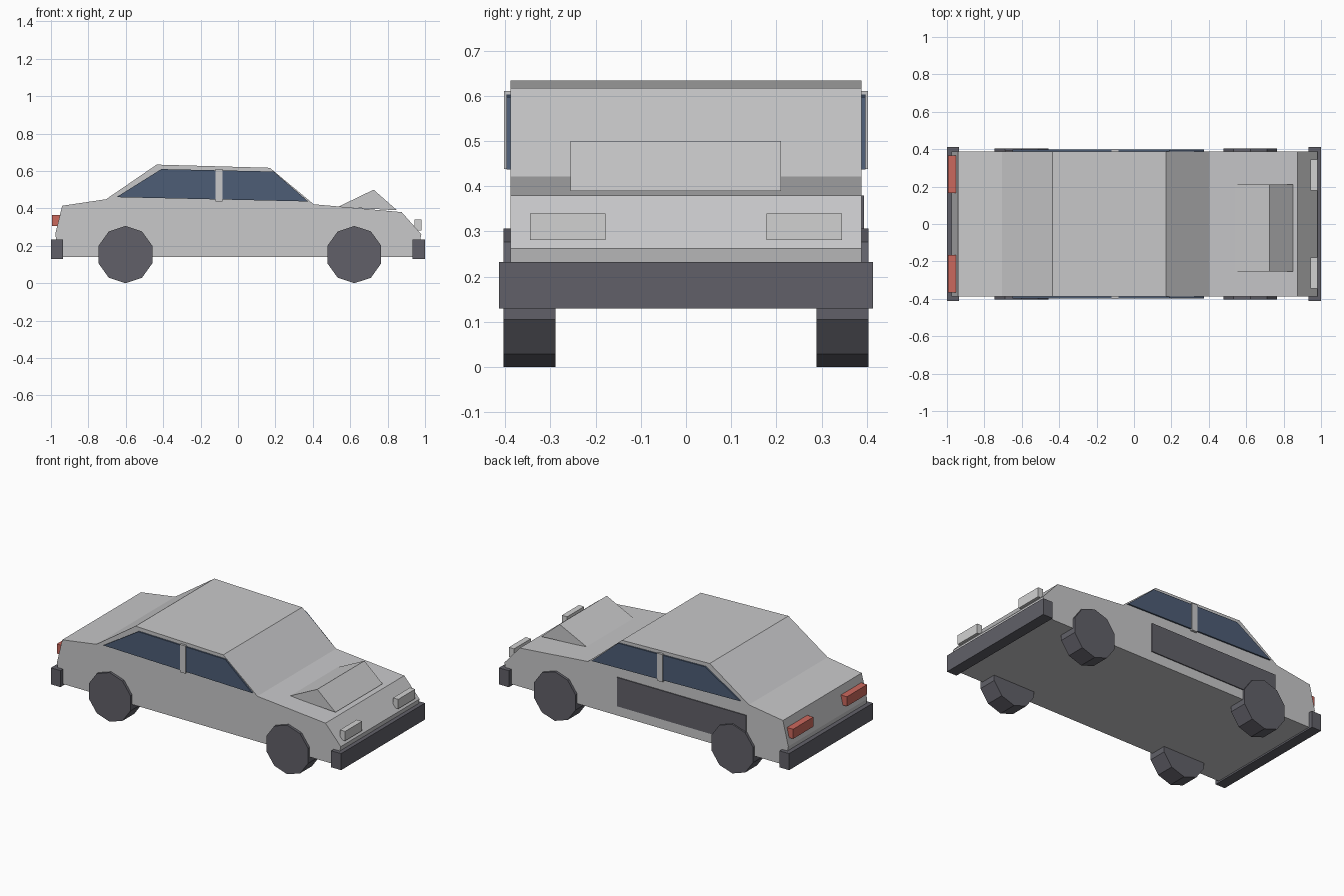
import bpy
import bmesh
from math import pi, sin, cos

cube = bpy.data.objects.get("Cube")
if cube:
    bpy.data.objects.remove(cube, do_unlink=True)


def material(name, color):
    m = bpy.data.materials.new(name)
    m.use_nodes = True
    m.diffuse_color = (*color, 1)
    m.node_tree.nodes["Principled BSDF"].inputs["Base Color"].default_value = (*color, 1)
    return m


silver = material("silver paint", (0.58, 0.58, 0.59))
dark = material("dark rubber", (0.12, 0.118, 0.14))
glass = material("blue glass", (0.075, 0.11, 0.18))
red = material("red lens", (0.6, 0.14, 0.11))
lens = material("clear lens", (0.64, 0.64, 0.64))


def extrude(name, profile, y0, y1, mat):
    """Extrude an (x, z) side profile from y0 to y1."""
    bm = bmesh.new()
    face = bm.faces.new([bm.verts.new((x, y0, z)) for x, z in profile])
    geom = bmesh.ops.extrude_face_region(bm, geom=[face])["geom"]
    moved = [v for v in geom if isinstance(v, bmesh.types.BMVert)]
    bmesh.ops.translate(bm, verts=moved, vec=(0, y1 - y0, 0))
    bmesh.ops.recalc_face_normals(bm, faces=bm.faces)
    mesh = bpy.data.meshes.new(name)
    bm.to_mesh(mesh)
    bm.free()
    mesh.materials.append(mat)
    obj = bpy.data.objects.new(name, mesh)
    bpy.context.collection.objects.link(obj)
    return obj


def box(name, x0, x1, y0, y1, z0, z1, mat):
    return extrude(name, [(x0, z0), (x1, z0), (x1, z1), (x0, z1)], y0, y1, mat)


# Body shell with cabin
W = 0.388
extrude("body", [(-0.955, 0.14), (0.955, 0.14), (0.98, 0.262), (0.875, 0.38),
                 (0.405, 0.422), (0.17, 0.617), (-0.435, 0.634), (-0.705, 0.449),
                 (-0.94, 0.414), (-0.977, 0.262)], -W, W, silver)

# Hood scoop, slightly off centre
extrude("hood_scoop", [(0.535, 0.408), (0.85, 0.39), (0.725, 0.5)], -0.255, 0.21, silver)

# Bumpers
box("front_bumper", 0.932, 1.0, -0.413, 0.413, 0.13, 0.233, dark)
box("rear_bumper", -1.0, -0.935, -0.413, 0.413, 0.13, 0.233, dark)

# Paired parts on both sides
for side, s in (("left", 1), ("right", -1)):
    extrude(side + "_window", [(-0.65, 0.46), (0.375, 0.437), (0.19, 0.597), (-0.41, 0.61)],
            s * W, s * 0.397, glass)
    box(side + "_door_post", -0.12, -0.082, s * W, s * 0.402, 0.438, 0.61, silver)
    box(side + "_headlight", 0.944, 0.98, s * 0.178, s * 0.345, 0.281, 0.34, lens)
    box(side + "_taillight", -0.994, -0.95, s * 0.165, s * 0.365, 0.305, 0.365, red)
    for end, x in (("front", 0.622), ("rear", -0.602)):
        ring = [(x + 0.151 * sin(i * pi / 5), 0.153 + 0.153 * cos(i * pi / 5)) for i in range(10)]
        extrude(f"{end}_{side}_wheel", ring, s * 0.288, s * 0.404, dark)

# Dark panel on one door
box("door_panel", -0.69, 0.2, W, 0.394, 0.2, 0.38, dark)
